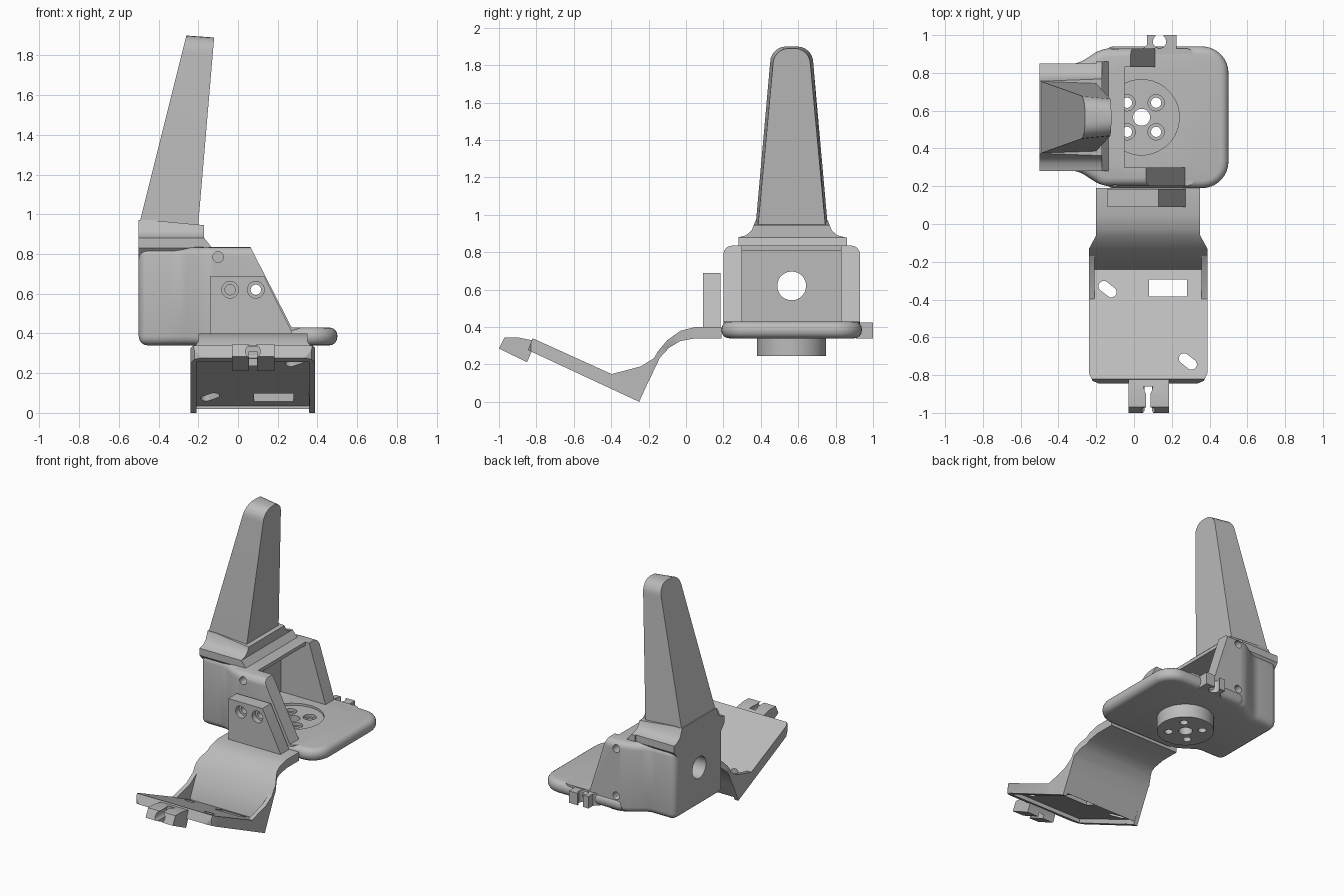
import bpy, bmesh, math
from mathutils import Vector

cube = bpy.data.objects.get("Cube")
if cube:
    bpy.data.objects.remove(cube, do_unlink=True)

grey = bpy.data.materials.new("plain_grey")
grey.use_nodes = True
grey.diffuse_color = (0.5, 0.5, 0.5, 1)
grey.node_tree.nodes["Principled BSDF"].inputs["Base Color"].default_value = (0.5, 0.5, 0.5, 1)

YC = 0.565   # centre line of the holder
XC = 0.075   # centre line of the bracket


def make(name, bm):
    bmesh.ops.recalc_face_normals(bm, faces=bm.faces)
    mesh = bpy.data.meshes.new(name)
    bm.to_mesh(mesh)
    bm.free()
    mesh.materials.append(grey)
    ob = bpy.data.objects.new(name, mesh)
    bpy.context.scene.collection.objects.link(ob)
    return ob


def loft(name, ring_a, ring_b):
    bm = bmesh.new()
    a = [bm.verts.new(p) for p in ring_a]
    b = [bm.verts.new(p) for p in ring_b]
    n = len(a)
    bm.faces.new(a)
    bm.faces.new(b[::-1])
    for i in range(n):
        bm.faces.new((a[i], b[i], b[(i + 1) % n], a[(i + 1) % n]))
    return make(name, bm)


def prism(name, pts, axis, lo, hi):
    place = {"x": lambda p, t: (t, p[0], p[1]),
             "y": lambda p, t: (p[0], t, p[1]),
             "z": lambda p, t: (p[0], p[1], t)}[axis]
    return loft(name, [place(p, lo) for p in pts], [place(p, hi) for p in pts])


def box(name, x0, x1, y0, y1, z0, z1):
    return prism(name, [(x0, y0), (x1, y0), (x1, y1), (x0, y1)], "z", z0, z1)


def oval(cx, cy, r, stretch=0.0, turn=0.0, n=32):
    pts = []
    for i in range(n):
        t = 2 * math.pi * (i + 0.5) / n
        x, y = r * math.cos(t), r * math.sin(t)
        x += math.copysign(stretch, x)
        pts.append((cx + x * math.cos(turn) - y * math.sin(turn),
                    cy + x * math.sin(turn) + y * math.cos(turn)))
    return pts


def rod(cx, cy, r, axis, lo, hi, name="cutter"):
    return prism(name, oval(cx, cy, r), axis, lo, hi)


def apply(ob, mod):
    bpy.context.view_layer.objects.active = ob
    bpy.ops.object.modifier_apply(modifier=mod.name)


def bevel(ob, width, segments=5, angle=30):
    mod = ob.modifiers.new("round", "BEVEL")
    mod.width, mod.segments = width, segments
    mod.limit_method, mod.angle_limit = "ANGLE", math.radians(angle)
    apply(ob, mod)


def cut(ob, *cutters):
    for c in cutters:
        c.hide_render = True
        mod = ob.modifiers.new("cut", "BOOLEAN")
        mod.operation, mod.solver, mod.object = "DIFFERENCE", "EXACT", c
        apply(ob, mod)
        bpy.data.objects.remove(c, do_unlink=True)


def mirrored(pts, centre):
    return pts + [(2 * centre - a, b) for a, b in reversed(pts)]


# Base plate with rounded corners and a full round rim
plan = [(-0.15, 0.19), (0.5, 0.19), (0.5, 0.94), (-0.15, 0.94)]
corners = []
for sx, cy, start in ((1, 0.33, -90), (1, 0.80, 0)):
    corners += [(0.36 + 0.14 * math.cos(math.radians(start + a)),
                 cy + 0.14 * math.sin(math.radians(start + a))) for a in range(0, 91, 10)]
base = prism("base_plate", [plan[0]] + corners + [plan[3]], "z", 0.34, 0.43)
bevel(base, 0.04, 4, 50)

# Holder body, open toward +x, narrowing toward the rear wall
half = [(0.32, 0.20), (-0.17, 0.20), (-0.30, 0.285), (-0.5, 0.285)]
outline = half + [(x, 2 * YC - y) for x, y in reversed(half)]
body = prism("holder_body", outline, "z", 0.34, 0.835)
bevel(body, 0.045, 4)


def slope(top, bottom, y0, y1):
    return prism("cutter", [(top, 0.84), (bottom, 0.43), (0.6, 0.43), (0.6, 1), (top, 1)], "y", y0, y1)


cut(body,
    box("cutter", -0.24, 0.6, 0.30, 0.83, 0.43, 0.81),
    box("cutter", -0.05, 0.6, 0.30, 0.83, 0.43, 1.0),
    slope(0.06, 0.27, 0.1, 0.31), slope(-0.02, 0.11, 0.82, 1.1),
    rod(YC, 0.62, 0.077, "x", -0.7, 0.0))
for z in (0.785, 0.45):
    cut(body, rod(-0.1, z, 0.027, "y", 0.1, 0.27), rod(-0.1, z, 0.027, "y", 0.86, 1.0))

# Round boss beneath the plate
boss = rod(0.04, YC, 0.185, "z", 0.245, 0.36, "round_boss")

# Dished seat and screw holes through plate, body floor and boss
for ob in (base, body):
    cut(ob, rod(0.04, YC, 0.2, "z", 0.415, 0.6))
for ob in (base, body, boss):
    cut(ob, rod(0.04, YC, 0.045, "z", 0.1, 0.6))
    for sx in (-1, 1):
        for sy in (-1, 1):
            x, y = 0.04 + sx * 0.077, YC + sy * 0.077
            cut(ob, rod(x, y, 0.027, "z", 0.1, 0.6), rod(x, y, 0.043, "z", 0.395, 0.6))

# Cable clip on the rear edge
clip = prism("cable_clip", [(0.03, 0.91), (0.07, 0.95), (0.07, 1.0), (0.225, 1.0), (0.225, 0.91)], "z", 0.34, 0.425)
cut(clip, rod(0.135, 0.965, 0.035, "z", 0.2, 0.6), box("cutter", 0.115, 0.155, 0.96, 1.1, 0.2, 0.6))

# Flared collar joining body and blade
flare = [(0.34, 0.76), (0.28, 0.83), (0.28, 0.88), (0.32, 0.89), (0.35, 0.915), (0.372, 0.97)]
collar = prism("collar", mirrored(flare, YC), "x", -0.5, -0.17)
cut(collar, box("cutter", -0.24, 0, 0.1, 1.0, 0.7, 0.82),
    prism("cutter", [(-0.51, 0.977), (-0.15, 0.943), (-0.15, 1.1), (-0.51, 1.1)], "y", 0.1, 1.0))
prism("collar_step", [(-0.2, 0.88), (-0.17, 0.88), (-0.13, 0.83), (-0.2, 0.82)], "y", 0.28, 0.86)


# Tall tapered blade with a rounded tip
def blade_ring(w0, w1, top, x_at):
    r = 0.085
    pts = [(YC - w0, 0.94)]
    for a in range(0, 91, 15):
        t = math.radians(a)
        pts.append((YC - w1 + r * (1 - math.cos(t)), top - r + r * math.sin(t)))
    return [(x_at(z), y, z) for y, z in mirrored(pts, YC)]


loft("tall_blade",
     blade_ring(0.193, 0.115, 1.9, lambda z: -0.495 + (z - 0.96) * 0.25),
     blade_ring(0.180, 0.100, 1.89, lambda z: -0.2 + (z - 0.95) * 0.085))

# Bracket tab screwed to the front wall
tab = prism("bracket_tab", [(-0.14, 0.37), (0.28, 0.37), (0.27, 0.41), (0.13, 0.69), (-0.14, 0.69)], "y", 0.09, 0.185)
for x in (-0.04, 0.09):
    cut(tab, rod(x, 0.62, 0.042, "y", 0.0, 0.13))
    for ob in (tab, body):
        cut(ob, rod(x, 0.62, 0.026, "y", 0.0, 0.4))

# Curved strap, waisted at the top
strap_top = [(0.19, 0.40), (0.05, 0.40), (-0.03, 0.38), (-0.1, 0.33), (-0.15, 0.27), (-0.19, 0.2), (-0.24, 0.09)]
strap_low = [(-0.245, 0.02), (-0.19, 0.13), (-0.14, 0.235), (-0.09, 0.29), (-0.03, 0.325), (0.05, 0.34), (0.19, 0.34)]
strap = prism("curved_strap", strap_top + strap_low, "x", XC - 0.313, XC + 0.313)
for s in (-1, 1):
    waist = [(0.4, 0.3), (0.275, 0.3), (0.275, -0.06), (0.313, -0.13), (0.4, -0.13)]
    cut(strap, prism("cutter", [(XC + s * x, y) for x, y in waist], "z", -0.1, 0.6))

# Tilted foot plate, hollow underneath with a rim
plate = prism("foot_plate", [(-0.82, 0.34), (-0.235, 0.075), (-0.25, 0.0), (-0.845, 0.277)], "x", XC - 0.313, XC + 0.313)
cut(plate, prism("cutter", [(-0.8, 0.286), (-0.2, 0.014), (-0.2, -0.1), (-0.8, -0.1)], "x", XC - 0.285, XC + 0.285))
for s in (-1, 1):
    corner = [(0.26, -0.9), (0.26, -0.845), (0.295, -0.83), (0.313, -0.79), (0.4, -0.79), (0.4, -0.9)]
    cut(plate, prism("cutter", [(XC + s * x, y) for x, y in corner], "z", -0.1, 0.6))
for x, y in ((-0.14, -0.345), (0.285, -0.728)):
    cut(plate, prism("cutter", oval(x, y, 0.028, 0.025, math.radians(-38)), "z", -0.1, 0.6))
cut(plate, box("cutter", 0.08, 0.28, -0.385, -0.295, -0.1, 0.6))

# Side gussets between strap and plate
for name, x in (("right_gusset", XC - 0.313), ("left_gusset", XC + 0.283)):
    prism(name, [(-0.4, 0.148), (-0.24, 0.19), (-0.17, 0.235), (-0.145, 0.23), (-0.25, 0.002), (-0.4, 0.075)], "x", x, x + 0.03)

# Front clip block with a round channel and slit
tip = prism("front_clip", [(-1.0, 0.285), (-0.97, 0.345), (-0.9, 0.345), (-0.8, 0.325), (-0.8, 0.29), (-0.825, 0.27), (-0.85, 0.212)], "x", -0.03, 0.185)
cut(tip, rod(XC, 0.31, 0.037, "y", -1.1, -0.86), box("cutter", XC - 0.02, XC + 0.02, -1.1, -0.84, 0.1, 0.31))

# Smooth the curves, keep the edges sharp
bpy.ops.object.select_all(action="DESELECT")
for ob in bpy.context.scene.objects:
    if ob.type == "MESH":
        ob.select_set(True)
        bpy.context.view_layer.objects.active = ob
bpy.ops.object.shade_smooth_by_angle(angle=math.radians(30))
